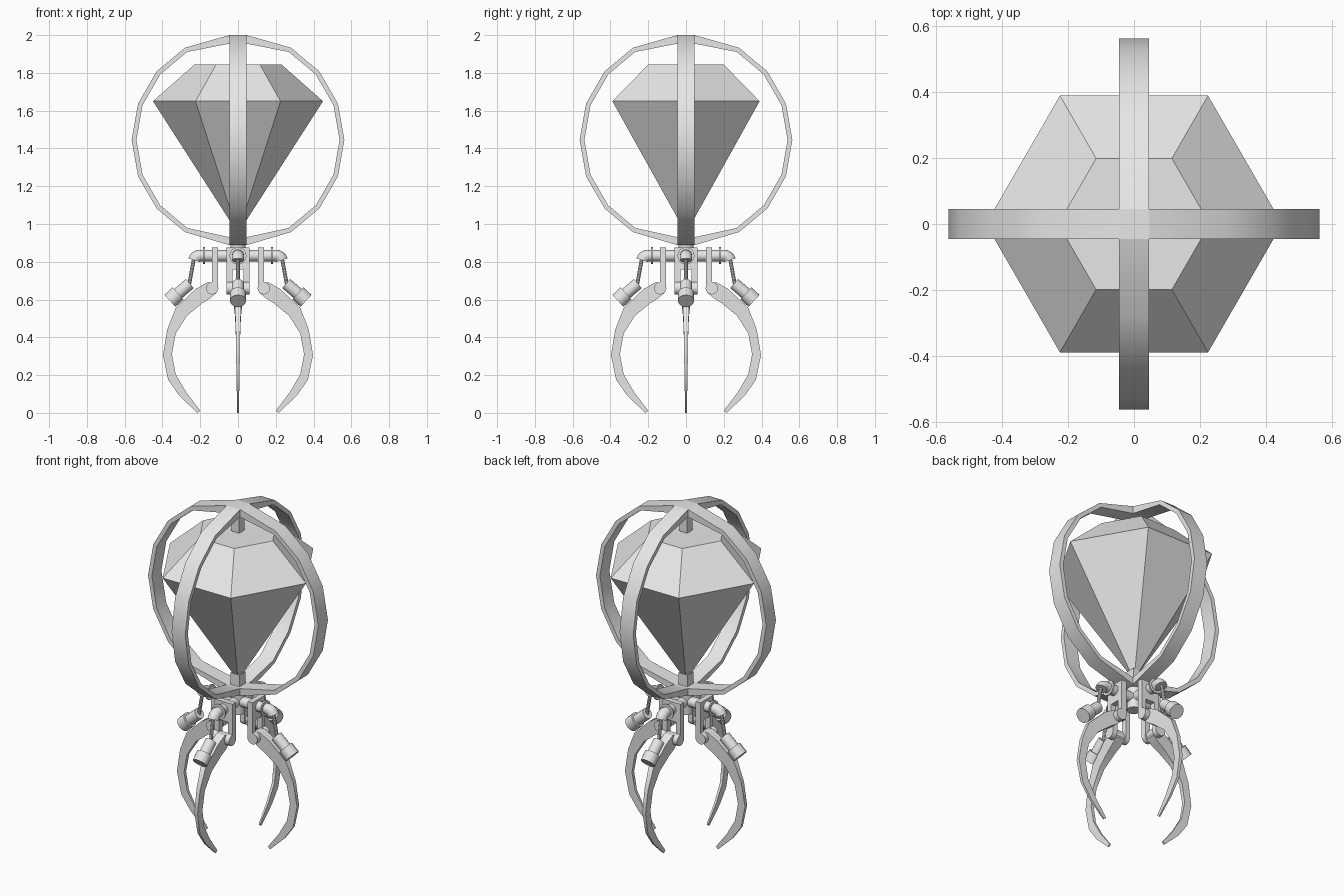
import bpy, bmesh, math
from mathutils import Vector, Matrix

if "Cube" in bpy.data.objects:
    bpy.data.objects.remove(bpy.data.objects["Cube"])

grey = bpy.data.materials.new("grey metal")
grey.diffuse_color = (0.8, 0.8, 0.8, 1)
grey.use_nodes = True
grey.node_tree.nodes["Principled BSDF"].inputs["Base Color"].default_value = grey.diffuse_color


def finish(name, bm, turn=0, smooth=True):
    bmesh.ops.recalc_face_normals(bm, faces=bm.faces[:])
    bm.transform(Matrix.Rotation(turn, 4, 'Z'))
    me = bpy.data.meshes.new(name)
    bm.to_mesh(me)
    bm.free()
    ob = bpy.data.objects.new(name, me)
    bpy.context.collection.objects.link(ob)
    me.materials.append(grey)
    if smooth:
        bpy.ops.object.select_all(action='DESELECT')
        ob.select_set(True)
        bpy.context.view_layer.objects.active = ob
        bpy.ops.object.shade_smooth_by_angle(angle=math.radians(30))
    return ob


def box(name, lo, hi, turn=0):
    bm = bmesh.new()
    lo, hi = Vector(lo), Vector(hi)
    m = Matrix.Translation((lo + hi) / 2) @ Matrix.Diagonal((*(hi - lo), 1))
    bmesh.ops.create_cube(bm, size=1, matrix=m)
    return finish(name, bm, turn, False)


def rod(name, a, b, r, turn=0, sides=16):
    bm = bmesh.new()
    a, b = Vector(a), Vector(b)
    m = Matrix.Translation((a + b) / 2) @ (b - a).to_track_quat('Z', 'Y').to_matrix().to_4x4()
    bmesh.ops.create_cone(bm, cap_ends=True, segments=sides, radius1=r, radius2=r,
                          depth=(b - a).length, matrix=m)
    return finish(name, bm, turn)


def band(name, outer, inner, widths, turn=0):
    """Closed strip between two side-on outlines (x, z) with a half width at each station."""
    bm = bmesh.new()
    rings = []
    for (xo, zo), (xi, zi), w in zip(outer, inner, widths):
        rings.append([bm.verts.new(p) for p in
                      ((xo, -w, zo), (xo, w, zo), (xi, w, zi), (xi, -w, zi))])
    for p, q in zip(rings, rings[1:]):
        for i in range(4):
            j = (i + 1) % 4
            bm.faces.new((p[i], p[j], q[j], q[i]))
    bm.faces.new(rings[0])
    bm.faces.new(rings[-1])
    return finish(name, bm, turn)


# Cut gem: hexagonal crown above a pointed pavilion
bm = bmesh.new()
girdle, table = [], []
for i in range(6):
    c, s = math.cos(i * math.pi / 3), math.sin(i * math.pi / 3)
    girdle.append(bm.verts.new((0.45 * c, 0.45 * s, 1.65)))
    table.append(bm.verts.new((0.23 * c, 0.23 * s, 1.845)))
tip = bm.verts.new((0, 0, 0.95))
for i in range(6):
    j = (i + 1) % 6
    bm.faces.new((girdle[i], girdle[j], table[j], table[i]))
    bm.faces.new((tip, girdle[j], girdle[i]))
bm.faces.new(table)
finish("gem", bm, 0, False)

# Posts holding the gem, and the plates where the cage bands cross
box("gem_top_post", (-0.025, -0.025, 1.84), (0.025, 0.025, 1.97))
box("gem_bottom_post", (-0.03, -0.03, 0.89), (0.03, 0.03, 1.0))
box("cage_top_plate", (-0.045, -0.045, 1.955), (0.045, 0.045, 2.0))
box("cage_bottom_plate", (-0.045, -0.045, 0.888), (0.045, 0.045, 0.93))
rod("claw_hub", (0, 0, 0.76), (0, 0, 0.89), 0.04)

# Cage outlines
angles = [math.radians(a) for a in range(30, 151, 20)]


def arc(r, top, bottom):
    return [(0.045, top)] + [(r * math.sin(a), 1.445 + r * math.cos(a)) for a in angles] + [(0.045, bottom)]


cage_out, cage_in = arc(0.563, 2.0, 0.888), arc(0.538, 1.955, 0.93)

# Claw outlines, knuckle to tip
claw_out = [(0.125, 0.69), (0.165, 0.69), (0.225, 0.655), (0.33, 0.555), (0.375, 0.44),
            (0.397, 0.305), (0.37, 0.175), (0.31, 0.09), (0.215, 0.0)]
claw_in = [(0.115, 0.635), (0.15, 0.605), (0.19, 0.58), (0.27, 0.515), (0.33, 0.42),
           (0.35, 0.31), (0.33, 0.205), (0.275, 0.11), (0.20, 0.012)]
claw_w = [0.028, 0.028, 0.024, 0.016, 0.012, 0.01, 0.008, 0.006, 0.004]

for k, side in enumerate(("right", "back", "left", "front")):
    t = k * math.pi / 2
    band("cage_band_" + side, cage_out, cage_in, [0.045] * len(cage_out), t)
    band("claw_" + side, claw_out, claw_in, claw_w, t)
    # Bracket: upper plate with two prongs and a knuckle pin
    box("bracket_" + side, (0.105, -0.06, 0.76), (0.137, 0.06, 0.875), t)
    for s in (-1, 1):
        y0, y1 = sorted((s * 0.03, s * 0.06))
        box("prong_" + side, (0.105, y0, 0.66), (0.137, y1, 0.77), t)
        rod("prong_end_" + side, (0.137, y0, 0.66), (0.137, y1, 0.66), 0.033, t)
    rod("knuckle_pin_" + side, (0.137, -0.05, 0.66), (0.137, 0.05, 0.66), 0.024, t)
    # Feed pipe, collar and bent elbow
    rod("pipe_" + side, (0, 0, 0.832), (0.2, 0, 0.832), 0.03, t)
    rod("collar_" + side, (0.176, 0, 0.832), (0.184, 0, 0.832), 0.045, t)
    bm = bmesh.new()
    prev = None
    for i in range(5):
        a = math.radians(i * 18)
        # station centre follows a small bend from outward to downward
        c = Vector((0.2 + 0.034 * math.sin(a), 0, 0.798 + 0.034 * math.cos(a)))
        n = Vector((math.sin(a), 0, math.cos(a)))
        ring = [bm.verts.new(c + 0.032 * (n * math.cos(u) + Vector((0, math.sin(u), 0))))
                for u in (j * math.pi / 8 for j in range(16))]
        if prev:
            for j in range(16):
                m = (j + 1) % 16
                bm.faces.new((prev[j], prev[m], ring[m], ring[j]))
        else:
            bm.faces.new(ring)
        prev = ring
    bm.faces.new(prev)
    finish("elbow_" + side, bm, t)
    # Thin piston rod, cylinder and end cap
    rod("piston_rod_" + side, (0.233, 0, 0.82), (0.262, 0, 0.66), 0.01, t, 10)
    rod("piston_body_" + side, (0.255, 0, 0.685), (0.33, 0, 0.62), 0.032, t)
    rod("piston_cap_" + side, (0.317, 0, 0.633), (0.36, 0, 0.593), 0.043, t)
